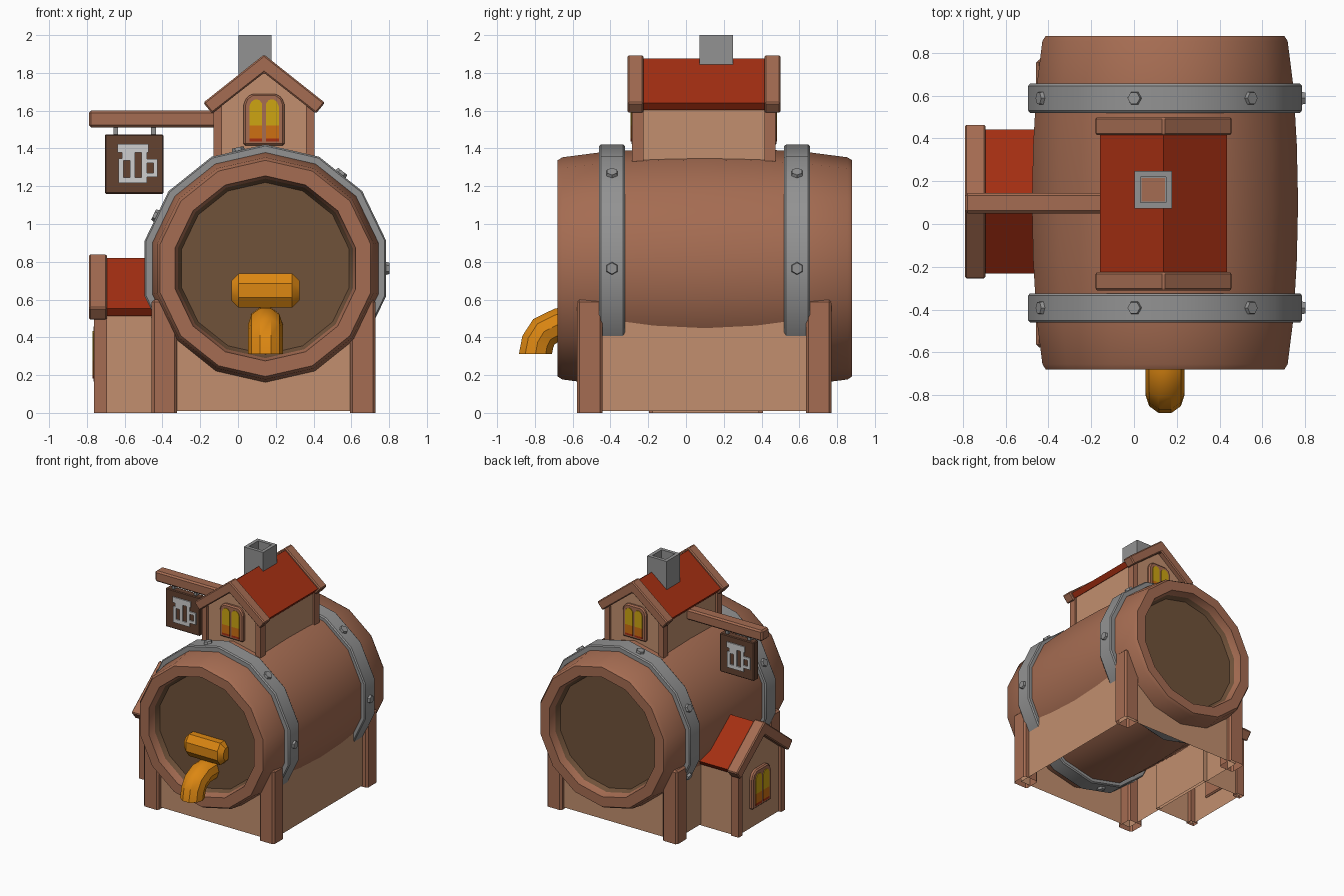
import bpy, bmesh, math
from mathutils import Matrix, Vector

if "Cube" in bpy.data.objects:
    bpy.data.objects.remove(bpy.data.objects["Cube"])

def mat(name, r, g, b):
    m = bpy.data.materials.new(name)
    m.diffuse_color = (r, g, b, 1)
    m.use_nodes = True
    m.node_tree.nodes["Principled BSDF"].inputs["Base Color"].default_value = m.diffuse_color
    return m

BROWN = mat("barrel wood", .376, .150, .084)
TAN = mat("tan plank", .540, .275, .156)
DARK = mat("dark wood", .162, .084, .042)
SIGN = mat("sign wood", .127, .054, .030)
GRAY = mat("iron gray", .290, .290, .290)
LIGHT = mat("pale gray", .620, .620, .620)
RED = mat("roof red", .376, .028, .006)
GOLD = mat("tap orange", .716, .242, .006)
YELLOW = mat("window yellow", .610, .376, .006)
GLOW = mat("window orange", .610, .160, .006)

def finish(name, bm, mats, M=Matrix(), bevel=0, smooth=False):
    bmesh.ops.recalc_face_normals(bm, faces=bm.faces)
    bm.transform(M)
    me = bpy.data.meshes.new(name)
    bm.to_mesh(me)
    bm.free()
    for m in mats:
        me.materials.append(m)
    ob = bpy.data.objects.new(name, me)
    bpy.context.collection.objects.link(ob)
    if bevel:
        b = ob.modifiers.new("bevel", 'BEVEL')
        b.width, b.segments = bevel, 1
    if smooth:
        bpy.ops.object.select_all(action='DESELECT')
        ob.select_set(True)
        bpy.context.view_layer.objects.active = ob
        bpy.ops.object.shade_smooth_by_angle(angle=math.radians(35))
    return ob

def prism(name, pts, y0, y1, m, M=Matrix(), bevel=0, open_bottom=False):
    """Polygon in the xz plane, extruded along y."""
    bm = bmesh.new()
    f = bm.faces.new([bm.verts.new((x, y0, z)) for x, z in pts])
    r = bmesh.ops.extrude_face_region(bm, geom=[f], use_keep_orig=True)
    for v in r["geom"]:
        if isinstance(v, bmesh.types.BMVert):
            v.co.y = y1
    if open_bottom:
        low = min(z for _, z in pts) + 1e-5
        bmesh.ops.delete(bm, context='FACES_ONLY',
                         geom=[f for f in bm.faces if all(v.co.z < low for v in f.verts)])
    return finish(name, bm, [m], M, bevel)

def rect(x0, x1, z0, z1):
    return [(x0, z0), (x1, z0), (x1, z1), (x0, z1)]

def box(name, x, y, z, m, **kw):
    return prism(name, rect(*x, *z), *y, m, **kw)

def loft(name, rings, mats, rule=None, closed=False, M=Matrix(), caps=True, bevel=0):
    """Skin a list of rings with equal point counts."""
    bm = bmesh.new()
    vs = [[bm.verts.new(p) for p in r] for r in rings]
    n = len(vs[0])
    for i in range(len(vs) - (0 if closed else 1)):
        a, b = vs[i], vs[(i + 1) % len(vs)]
        for k in range(n):
            f = bm.faces.new((a[k], a[(k + 1) % n], b[(k + 1) % n], b[k]))
            f.material_index = rule(i) if rule else 0
    if caps and not closed:
        for i, r in ((0, vs[0]), (len(vs) - 2, vs[-1])):
            bm.faces.new(r).material_index = rule(i) if rule else 0
    return finish(name, bm, mats, M, bevel, True)

def circle_y(r, y, n=14):
    return [(r * math.sin(2 * math.pi * k / n), y, r * math.cos(2 * math.pi * k / n)) for k in range(n)]

# Barrel: lathed along y, recessed dark ends
CX, CY, CZ = .145, .10, .765
BM = Matrix.Translation((CX, CY, CZ))
half = [(.455, .685), (.475, .72), (.49, .78), (.572, .78), (.588, .755), (.616, .54), (.632, .27)]
profile = [(r, -y) for r, y in half] + [(.638, 0)] + [(r, y) for r, y in half[::-1]]
last = len(profile) - 2
loft("barrel", [circle_y(r, y) for r, y in profile], [BROWN, DARK],
     rule=lambda i: 1 if i in (0, last) else 0, M=BM)

# Iron bands with hexagonal bolts on every second facet
for side, yc in (("front", -.392), ("back", .588)):
    w = .068
    ring = [(.60, -w), (.648, -w), (.656, -w + .01), (.656, w - .01), (.648, w), (.60, w)]
    loft(side + "_band", [circle_y(r, y) for r, y in ring], [GRAY], closed=True,
         M=Matrix.Translation((CX, yc, CZ)))
    for k in range(7):
        a = math.pi / 2 + k * 4 * math.pi / 14
        bm = bmesh.new()
        bmesh.ops.create_cone(bm, cap_ends=True, segments=6, radius1=.037, radius2=.03, depth=.03)
        out = Matrix.Translation((CX, yc, CZ)) @ Matrix.Rotation(a, 4, 'Y')
        finish(side + "_bolt", bm, [GRAY], out @ Matrix.Translation((0, 0, .642)) @ Matrix.Rotation(math.pi / 6, 4, 'Z'))

# Base: four plank walls, open below, with corner posts
bm = bmesh.new()
bmesh.ops.create_cube(bm, size=1, matrix=Matrix.Translation((.138, .096, .285)) @ Matrix.Diagonal((1.09, 1.27, .55, 1)))
bmesh.ops.delete(bm, context='FACES_ONLY', geom=[f for f in bm.faces if abs(f.normal.z) > .5])
finish("base_walls", bm, [TAN])
for x in (-.457, .593):
    for y in (-.577, .635):
        box("base_post", (x, x + .135), (y, y + .135), (0, .6), BROWN, bevel=.014, open_bottom=True)

# Tap: bent spout and barrel-shaped handle
path = [(-.57, .47, 0), (-.68, .467, 8), (-.752, .43, 40), (-.785, .375, 68), (-.797, .312, 90)]
rings = []
for y, z, t in path:
    t = math.radians(t)
    up = Vector((0, -math.sin(t), math.cos(t)))
    rings.append([Vector((CX, y, z)) + .092 * (math.cos(a) * Vector((1, 0, 0)) + math.sin(a) * up)
                  for a in (2 * math.pi * k / 10 for k in range(10))])
loft("tap_spout", rings, [GOLD])
handle = []
for x, r in ((-.18, .052), (-.142, .09), (.142, .09), (.18, .052)):
    handle.append([(CX + x, -.612 + .8 * r * math.cos(a), .647 + r * math.sin(a) / math.cos(math.pi / 8))
                   for a in (math.pi / 8 + math.pi * k / 4 for k in range(8))])
loft("tap_handle", handle, [GOLD])

# Gabled house: local origin is the ridge at the front gable, depth along +y
def chevron(top, w, ztop, wlow, zlow, under):
    return [(0, top), (w, ztop), (wlow, zlow), (0, under), (-wlow, zlow), (-w, ztop)]

def window(name, zc, M):
    frame = [(-.108, -.137), (.108, -.137), (.108, .08), (.095, .115), (.065, .137),
             (-.065, .137), (-.095, .115), (-.108, .08)]
    prism(name + "_frame", [(x, z + zc) for x, z in frame], .022, .06, BROWN, M, bevel=.01)
    for s in (-1, 1):
        def pane(part, pts, m):
            prism(name + part, [(s * x, z + zc) for x, z in pts], .017, .024, m, M)
        pane("_pane_bottom", rect(.01, .078, -.115, -.1), RED)
        pane("_pane_lower", rect(.01, .078, -.1, -.03), GLOW)
        pane("_pane_upper", [(.01, -.03), (.078, -.03), (.078, .07), (.068, .095), (.048, .108),
                             (.025, .105), (.01, .085)], YELLOW)

def house(name, M, depth, floor, win_z, both):
    inset = .045 if both else 0
    prism(name + "_roof", chevron(-.02, .297, -.257, .268, -.293, -.09), .06, depth - inset, RED, M)
    prism(name + "_walls", [(-.25, floor), (.25, floor), (.25, -.275), (0, -.08), (-.25, -.275)],
          .048, depth - inset, TAN, M, open_bottom=True)
    ends = [Matrix()]
    if both:
        ends.append(Matrix.Translation((0, depth, 0)) @ Matrix.Rotation(math.pi, 4, 'Z'))
    for e in ends:
        E = M @ e
        prism(name + "_gable_beam", chevron(0, .322, -.255, .275, -.312, -.097), 0, .085, BROWN, E, bevel=.008)
        for s in (-.267, .222):
            prism(name + "_corner_post", rect(s, s + .045, floor, -.275), .025, .085, BROWN, E, open_bottom=True)
        window(name + "_window", win_z, E)

house("roof_house", Matrix.Translation((.138, -.31, 1.897)), .81, -.6, -.345, True)
house("side_house", Matrix.Translation((-.79, .105, .843)) @ Matrix.Rotation(-math.pi / 2, 4, 'Z')
      @ Matrix.Scale(1.13, 4), .37, -.746, -.47, False)

# Chimney: square tube with a sooty floor inside
def square(h, z):
    return [(.09 + h * a, .16 + h * b, z) for a, b in ((-1, -1), (1, -1), (1, 1), (-1, 1))]
loft("chimney", [square(.088, 1.74), square(.088, 2), square(.06, 2), square(.06, 1.93)],
     [GRAY])
box("chimney_floor", (.035, .145), (.105, .215), (1.925, 1.934), BROWN)

# Hanging sign with a mug emblem on both sides
box("sign_beam", (-.79, -.10), (.05, .145), (1.512, 1.60), BROWN, bevel=.012)
for x in (-.66, -.46):
    box("sign_hanger", (x, x + .025), (.085, .11), (1.46, 1.53), GRAY)
box("sign_board", (-.705, -.395), (.068, .128), (1.16, 1.475), SIGN, bevel=.006)
mug = {"foam": (-.087, .077, .062, .107), "drip": (-.065, -.02, .02, .062), "left": (-.082, -.055, -.10, .03),
       "middle": (-.023, .005, -.07, .062), "right": (.04, .067, -.10, .062), "bottom": (-.082, .067, -.10, -.07),
       "handle_top": (.067, .125, .005, .027), "handle_side": (.103, .125, -.068, .005),
       "handle_bottom": (.067, .103, -.068, -.046)}
for turn in (0, math.pi):
    M = Matrix.Translation((-.55, .098, 1.317)) @ Matrix.Rotation(turn, 4, 'Z')
    for part, r in mug.items():
        prism("mug_" + part, rect(*r), -.039, -.028, LIGHT, M)
